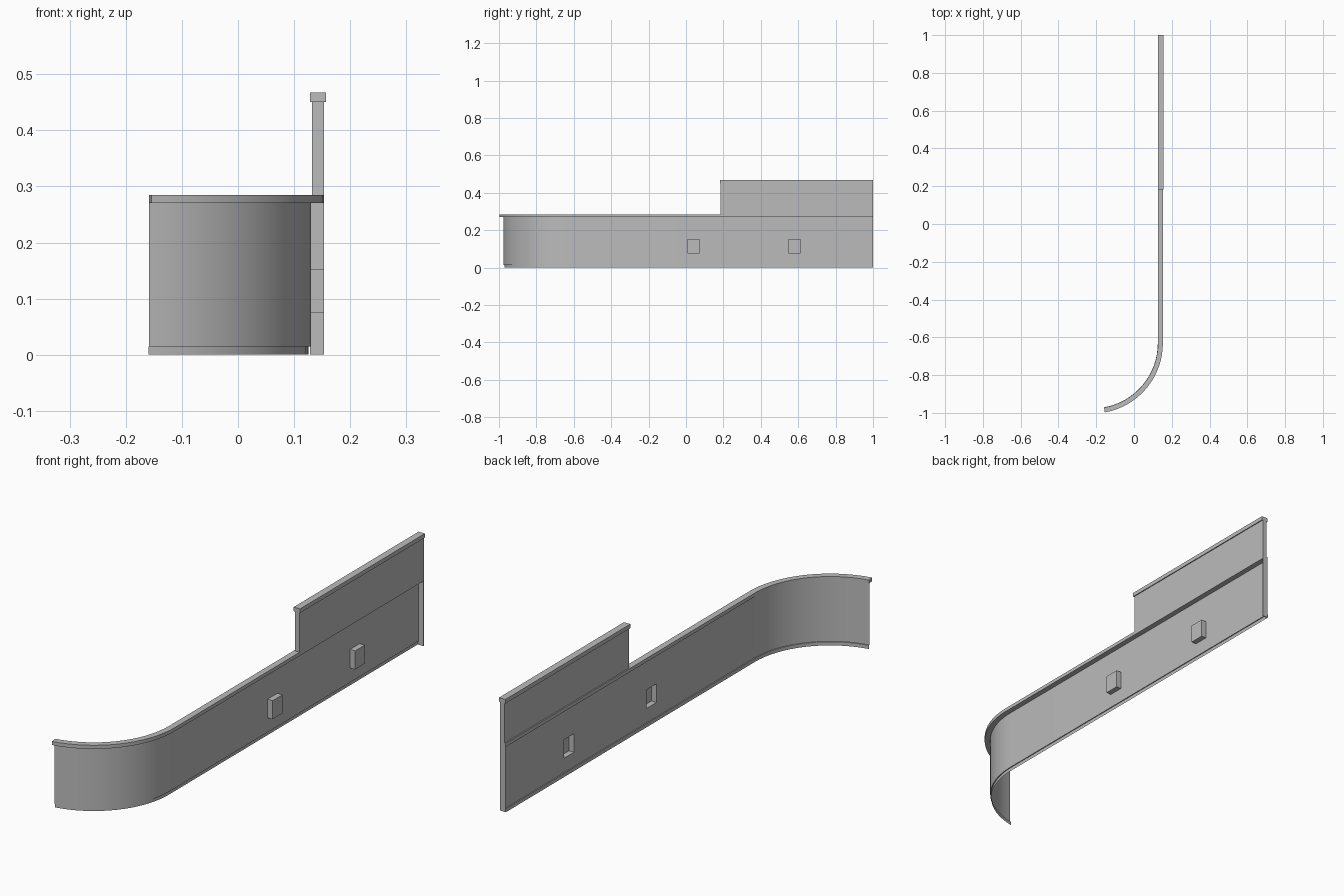
import bpy, bmesh
from math import sin, cos, radians
from mathutils import Vector

cube = bpy.data.objects.get("Cube")
if cube:
    bpy.data.objects.remove(cube)

WALL_X = 0.13      # outer face of the wall sheet
RADIUS = 0.349     # bend at the front
BEND_Y = -0.631    # where the bend begins
DEPTH = 0.023      # how far ledge, boxes and end plate stand out
WINDOW_Y = [(0.008, 0.072), (0.548, 0.612)]
SILL, LINTEL = 0.075, 0.152

# Single plain grey
grey = bpy.data.materials.new("plain_grey")
grey.use_nodes = True
grey.diffuse_color = (0.5, 0.5, 0.5, 1)
grey.node_tree.nodes["Principled BSDF"].inputs["Base Color"].default_value = (0.5, 0.5, 0.5, 1)


def finish(name, bm, smooth=False):
    mesh = bpy.data.meshes.new(name)
    bm.to_mesh(mesh)
    bm.free()
    mesh.materials.append(grey)
    obj = bpy.data.objects.new(name, mesh)
    bpy.context.collection.objects.link(obj)
    if smooth:
        bpy.ops.object.select_all(action="DESELECT")
        obj.select_set(True)
        bpy.context.view_layer.objects.active = obj
        bpy.ops.object.shade_smooth_by_angle(angle=radians(30))
    return obj


def box(name, low, high):
    low, high = Vector(low), Vector(high)
    bm = bmesh.new()
    bmesh.ops.create_cube(bm, size=1)
    for v in bm.verts:
        v.co = (low + high) / 2 + v.co * (high - low)
    return finish(name, bm)


def path():
    """Stations from the back end to the tip of the bend: point and outward direction."""
    ys = sorted([1.0] + [y for pair in WINDOW_Y for y in pair], reverse=True)
    stations = [(Vector((WALL_X, y, 0)), Vector((1, 0, 0))) for y in ys]
    centre = Vector((WALL_X - RADIUS, BEND_Y, 0))
    steps = 16
    for i in range(steps + 1):
        a = radians(80 * i / steps)
        out = Vector((cos(a), -sin(a), 0))
        stations.append((centre + out * RADIUS, out))
    return stations


def sweep(profile, closed):
    """Carry a profile of (offset, height) points along the path."""
    bm = bmesh.new()
    rings = [[bm.verts.new(p + out * off + Vector((0, 0, z))) for off, z in profile]
             for p, out in path()]
    n = len(profile)
    for a, b in zip(rings, rings[1:]):
        for j in range(n if closed else n - 1):
            k = (j + 1) % n
            bm.faces.new((a[j], a[k], b[k], b[j]))
    if closed:
        bm.faces.new(rings[0])
        bm.faces.new(rings[-1])
        bmesh.ops.recalc_face_normals(bm, faces=bm.faces[:])
    return bm


# Wall sheet with a recessed foot and two hollow boxes pushed outward
TOP = 0.27
bm = sweep([(-0.004, 0), (-0.004, 0.015), (0, 0.015), (0, SILL), (0, LINTEL), (0, TOP)], False)
windows = []
for f in bm.faces:
    c = f.calc_center_median()
    if SILL < c.z < LINTEL and any(lo < c.y < hi for lo, hi in WINDOW_Y):
        windows.append(f)
for f in windows:
    pushed = bmesh.ops.extrude_face_region(bm, geom=[f])["geom"]
    verts = [g for g in pushed if isinstance(g, bmesh.types.BMVert)]
    bmesh.ops.translate(bm, verts=verts, vec=(DEPTH, 0, 0))
    if f.is_valid:
        bmesh.ops.delete(bm, geom=[f], context="FACES_ONLY")
finish("curved_wall", bm, True)

# Ledge along the top of the wall
bm = sweep([(-0.003, TOP), (DEPTH, TOP), (DEPTH, 0.285), (-0.003, 0.285)], True)
finish("wall_ledge", bm, True)

# Plate closing the back end
box("end_plate", (WALL_X - 0.002, 0.997, 0), (WALL_X + DEPTH, 1, TOP))

# Raised panel and its cap
box("upper_panel", (0.132, 0.185, 0.284), (WALL_X + DEPTH, 1, 0.451))
box("upper_cap", (0.128, 0.182, 0.45), (0.157, 1, 0.467))
